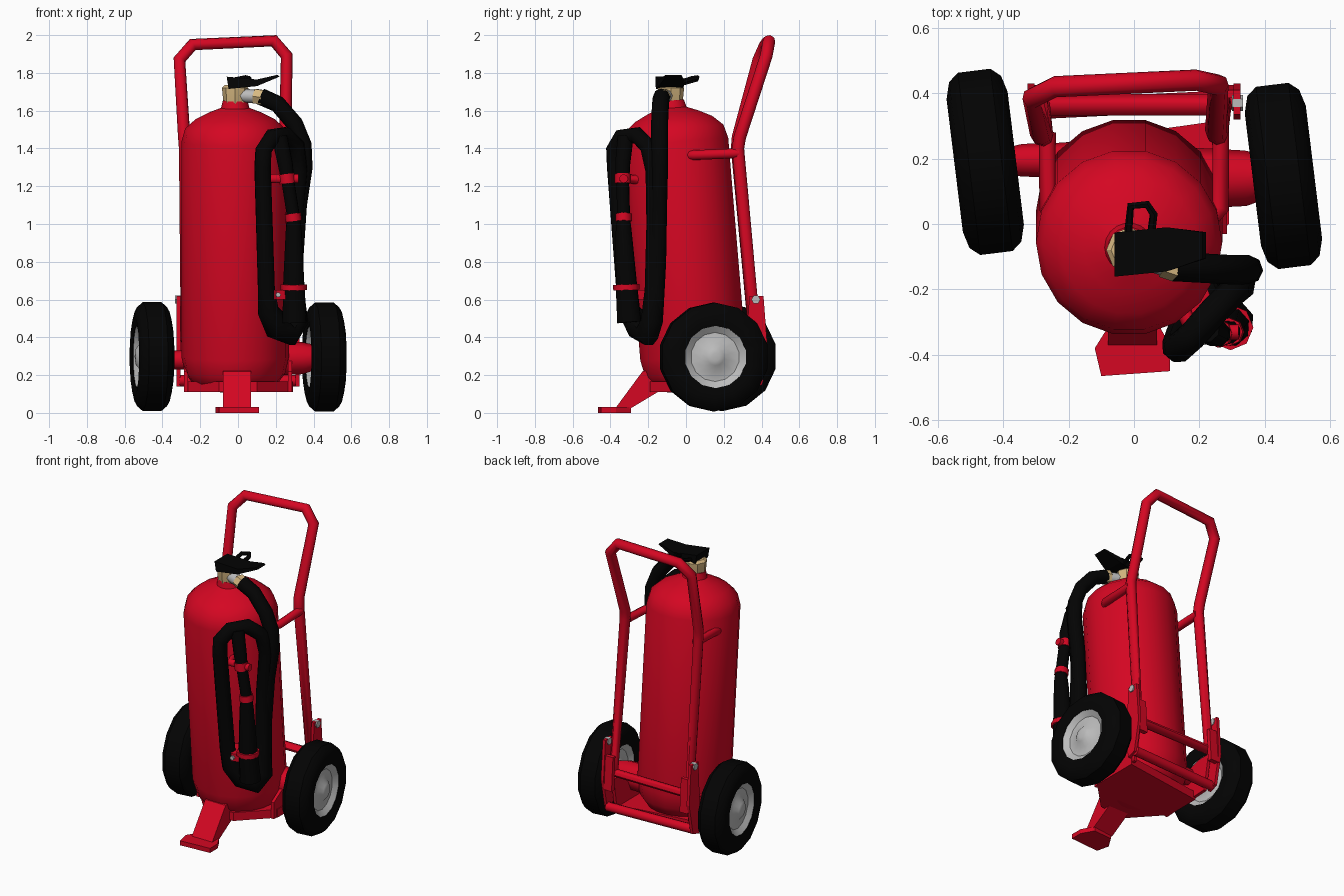
import bpy, bmesh, math
from mathutils import Matrix, Vector

if "Cube" in bpy.data.objects:
    bpy.data.objects.remove(bpy.data.objects["Cube"])


def material(name, rgb):
    m = bpy.data.materials.new(name)
    m.diffuse_color = (*rgb, 1)
    m.use_nodes = True
    m.node_tree.nodes["Principled BSDF"].inputs["Base Color"].default_value = m.diffuse_color
    return m


RED = material("red_paint", (0.66, 0.002, 0.016))
BLACK = material("black_rubber", (0.001, 0.001, 0.001))
GREY = material("grey_metal", (0.5, 0.5, 0.5))
BRASS = material("brass", (0.68, 0.48, 0.22))


def smooth(ob, angle):
    bpy.ops.object.select_all(action='DESELECT')
    ob.select_set(True)
    bpy.context.view_layer.objects.active = ob
    bpy.ops.object.shade_smooth_by_angle(angle=math.radians(angle))


def finish(bm, name, mat, angle=None):
    bmesh.ops.recalc_face_normals(bm, faces=bm.faces)
    me = bpy.data.meshes.new(name)
    bm.to_mesh(me)
    bm.free()
    me.materials.append(mat)
    ob = bpy.data.objects.new(name, me)
    bpy.context.collection.objects.link(ob)
    if angle:
        smooth(ob, angle)
    return ob


def lathe(name, profile, matrix, mat, n=16, angle=45, closed=False):
    """Turn (radius, height) points around local z, then place with matrix."""
    bm = bmesh.new()
    rings = []
    for r, h in profile:
        rings.append([bm.verts.new(matrix @ Vector((r * math.cos(t), r * math.sin(t), h)))
                      for t in (2 * math.pi * i / n for i in range(n))])
    pairs = list(zip(rings, rings[1:]))
    if closed:
        pairs.append((rings[-1], rings[0]))
    for a, b in pairs:
        for i in range(n):
            j = (i + 1) % n
            bm.faces.new((a[i], a[j], b[j], b[i]))
    if not closed:
        bm.faces.new(rings[0])
        bm.faces.new(rings[-1])
    return finish(bm, name, mat, angle)


def prism(name, pts, axis, lo, hi, mat):
    """Extrude a 2D outline along x, y or z."""
    def place(a, b, c):
        return {'x': (c, a, b), 'y': (a, c, b), 'z': (a, b, c)}[axis]
    bm = bmesh.new()
    ends = [[bm.verts.new(place(a, b, c)) for a, b in pts] for c in (lo, hi)]
    for e in ends:
        bm.faces.new(e)
    for i in range(len(pts)):
        j = (i + 1) % len(pts)
        bm.faces.new((ends[0][i], ends[0][j], ends[1][j], ends[1][i]))
    return finish(bm, name, mat)


def tube(name, pts, radius, mat, cyclic=False, radii=None, res=2):
    """Round bar along a path, optionally with its own radius at each point."""
    cu = bpy.data.curves.new(name, 'CURVE')
    cu.dimensions = '3D'
    cu.bevel_depth = 1.0
    cu.bevel_resolution = res
    cu.use_fill_caps = True
    sp = cu.splines.new('POLY')
    sp.points.add(len(pts) - 1)
    for i, p in enumerate(pts):
        sp.points[i].co = (*p, 1)
        sp.points[i].radius = radii[i] if radii else radius
    sp.use_cyclic_u = cyclic
    tmp = bpy.data.objects.new(name + "_path", cu)
    bpy.context.collection.objects.link(tmp)
    me = bpy.data.meshes.new_from_object(tmp.evaluated_get(bpy.context.evaluated_depsgraph_get()))
    bpy.data.objects.remove(tmp)
    me.name = name
    me.materials.clear()
    me.materials.append(mat)
    ob = bpy.data.objects.new(name, me)
    bpy.context.collection.objects.link(ob)
    smooth(ob, 50)
    return ob


# Tank, leaning slightly forward
lathe("tank", [(0.15, 0.12), (0.22, 0.15), (0.265, 0.21), (0.285, 0.30), (0.285, 1.44),
               (0.265, 1.51), (0.21, 1.56), (0.14, 1.595), (0.075, 1.62), (0.065, 1.66)],
      Matrix.Translation((-0.015, 0.063, 0.0)) @ Matrix.Rotation(0.083, 4, 'X'), RED, 18)

# Push handle frame: one closed loop of tube
tube("handle_frame", [(-0.28, 0.365, 0.40), (-0.28, 0.27, 1.40), (-0.285, 0.275, 1.46),
                      (-0.31, 0.385, 1.87), (-0.24, 0.42, 1.95), (0.19, 0.44, 1.97),
                      (0.258, 0.425, 1.89), (0.25, 0.285, 1.46), (0.255, 0.275, 1.40),
                      (0.275, 0.365, 0.40)], 0.033, RED, cyclic=True)

# Wheels, axle, frame sides
wheel_at = {-1: Vector((-0.455, 0.19, 0.298)), 1: Vector((0.457, 0.147, 0.296))}
sleeve = {-1: (0.195, 0.28, 0.05), 1: (0.14, 0.29, 0.085)}
for s, side in ((-1, "left"), (1, "right")):
    mat = (Matrix.Translation(wheel_at[s]) @ Matrix.Rotation(math.radians(7), 4, 'Z')
           @ Matrix.Rotation(math.pi / 2, 4, 'Y'))
    lathe(side + "_tyre", [(0.165, -0.083), (0.21, -0.094), (0.262, -0.08), (0.288, -0.05),
                           (0.288, 0.05), (0.262, 0.08), (0.21, 0.094), (0.165, 0.083)],
          mat, BLACK, 14, 40, closed=True)
    half = [(0.168, 0.082), (0.13, 0.055), (0.075, 0.06), (0.045, 0.085), (0.02, 0.09)]
    lathe(side + "_wheel_hub", [(r, -h) for r, h in reversed(half)] + half, mat, GREY, 14, 40)
    # Axle sleeve between frame and wheel
    w = wheel_at[s]
    y, z, r = sleeve[s]
    tube(side + "_axle_sleeve", [(0.18 * s, y, z), (0.34 * s, y, z), (w.x - 0.04 * s, w.y, w.z)],
         0, RED, radii=[r * 1.1, r, r * 0.75])
    # Gusset at the tank foot and upright bracket for the handle tube
    prism(side + "_gusset", [(-0.03, 0.11), (0.34, 0.13), (0.38, 0.36), (0.30, 0.36), (0.10, 0.30), (-0.03, 0.22)],
          'x', s * 0.265, s * 0.285, RED)
    prism(side + "_upright_bracket", [(0.33, 0.14), (0.39, 0.16), (0.43, 0.36), (0.41, 0.62), (0.335, 0.62), (0.32, 0.36)],
          'x', s * 0.305, s * 0.325, RED)
    prism(side + "_bracket_web", [(0.395, 0.30), (0.425, 0.30), (0.41, 0.52), (0.385, 0.52)],
          'x', s * 0.25, s * 0.31, RED)
    tube(side + "_bracket_bolt", [(s * 0.30, 0.37, 0.60), (s * 0.333, 0.37, 0.60)], 0.024, GREY, res=1)
    # Stay from tank to handle
    tube(side + "_handle_stay", [(s * 0.22, 0.0, 1.365), (s * 0.265, 0.05, 1.365), (s * 0.265, 0.28, 1.375)],
         0.026, RED)

tube("rear_beam", [(-0.31, 0.35, 0.17), (0.31, 0.38, 0.17)], 0.03, RED)

# Base plate with front leg and foot
prism("base_plate", [(-0.28, 0.24), (0.29, 0.32), (0.29, 0.0), (0.10, -0.19), (-0.10, -0.20), (-0.28, 0.0)],
      'z', 0.11, 0.165, RED)
prism("front_leg", [(-0.37, 0.03), (-0.30, 0.02), (-0.15, 0.11), (-0.10, 0.24), (-0.23, 0.22)],
      'x', -0.08, 0.07, RED)
prism("front_foot", [(-0.10, -0.465), (0.11, -0.45), (0.11, -0.37), (0.065, -0.29), (-0.07, -0.30), (-0.12, -0.38)],
      'z', 0.0, 0.03, RED)

# Valve
lathe("valve_body", [(0.05, 1.60), (0.062, 1.64), (0.07, 1.72), (0.055, 1.735)],
      Matrix.Translation((-0.015, -0.08, 0)), BRASS, 8, 30)
tube("valve_outlet", [(0.02, -0.10, 1.68), (0.10, -0.125, 1.675)], 0.036, GREY)
tube("outlet_nut", [(0.09, -0.12, 1.677), (0.135, -0.135, 1.67)], 0.044, BRASS, res=1)
lever = prism("valve_lever", [(-0.06, 1.78), (0.10, 1.765), (0.21, 1.79), (0.22, 1.78), (0.10, 1.73), (-0.05, 1.715)],
              'y', -0.155, -0.02, BLACK)
for v in lever.data.vertices:      # swing and narrow the grip
    v.co.y += 0.1 * v.co.x
    if v.co.x > 0.15:
        v.co.y = -0.065 + (v.co.y + 0.065) * 0.6
tube("pin_ring", [(-0.02, -0.05, 1.735), (-0.01, 0.055, 1.765), (0.04, 0.06, 1.775),
                  (0.06, 0.03, 1.77), (0.05, -0.05, 1.745)], 0.013, BLACK, res=1)

# Hose from the valve, down the tank side
tube("supply_hose", [(0.12, -0.13, 1.675), (0.21, -0.135, 1.635), (0.30, -0.14, 1.53), (0.345, -0.14, 1.42),
                     (0.35, -0.14, 1.30), (0.32, -0.145, 1.10), (0.30, -0.15, 0.80), (0.31, -0.165, 0.52)],
     0.045, BLACK)
# Stowed loop in front of the tank
tube("hose_loop", [(0.13, -0.375, 1.30), (0.135, -0.38, 1.39), (0.18, -0.34, 1.46), (0.25, -0.26, 1.47),
                   (0.31, -0.20, 1.41), (0.325, -0.17, 1.28), (0.30, -0.165, 1.0), (0.30, -0.17, 0.65),
                   (0.315, -0.18, 0.49), (0.275, -0.205, 0.42), (0.205, -0.25, 0.46),
                   (0.16, -0.30, 0.54), (0.15, -0.325, 0.66)], 0, BLACK, cyclic=True,
     radii=[0.046] * 7 + [0.05, 0.06, 0.068, 0.075, 0.06, 0.048])
# Spray horn with its clips
tube("spray_horn", [(0.22, -0.32, 1.46), (0.25, -0.335, 1.32), (0.265, -0.335, 1.22), (0.295, -0.33, 1.03),
                    (0.295, -0.33, 0.96), (0.295, -0.315, 0.67), (0.30, -0.30, 0.48)], 0, BLACK,
     radii=[0.044, 0.042, 0.036, 0.036, 0.045, 0.06, 0.068])
tube("upper_clip", [(0.263, -0.335, 1.215), (0.257, -0.335, 1.265)], 0.043, RED)
tube("horn_collar", [(0.295, -0.33, 1.015), (0.29, -0.33, 1.055)], 0.043, RED)
tube("lower_clip", [(0.295, -0.315, 0.65), (0.295, -0.316, 0.68)], 0.07, RED)
tube("upper_clip_arm", [(0.15, -0.26, 1.235), (0.18, -0.335, 1.24), (0.32, -0.33, 1.24)], 0.024, RED)
prism("lower_clip_arm", [(0.10, -0.22), (0.22, -0.18), (0.27, -0.34), (0.20, -0.36)], 'z', 0.60, 0.65, RED)
tube("clip_bolt", [(0.21, -0.34, 0.625), (0.213, -0.37, 0.625)], 0.014, GREY, res=1)
